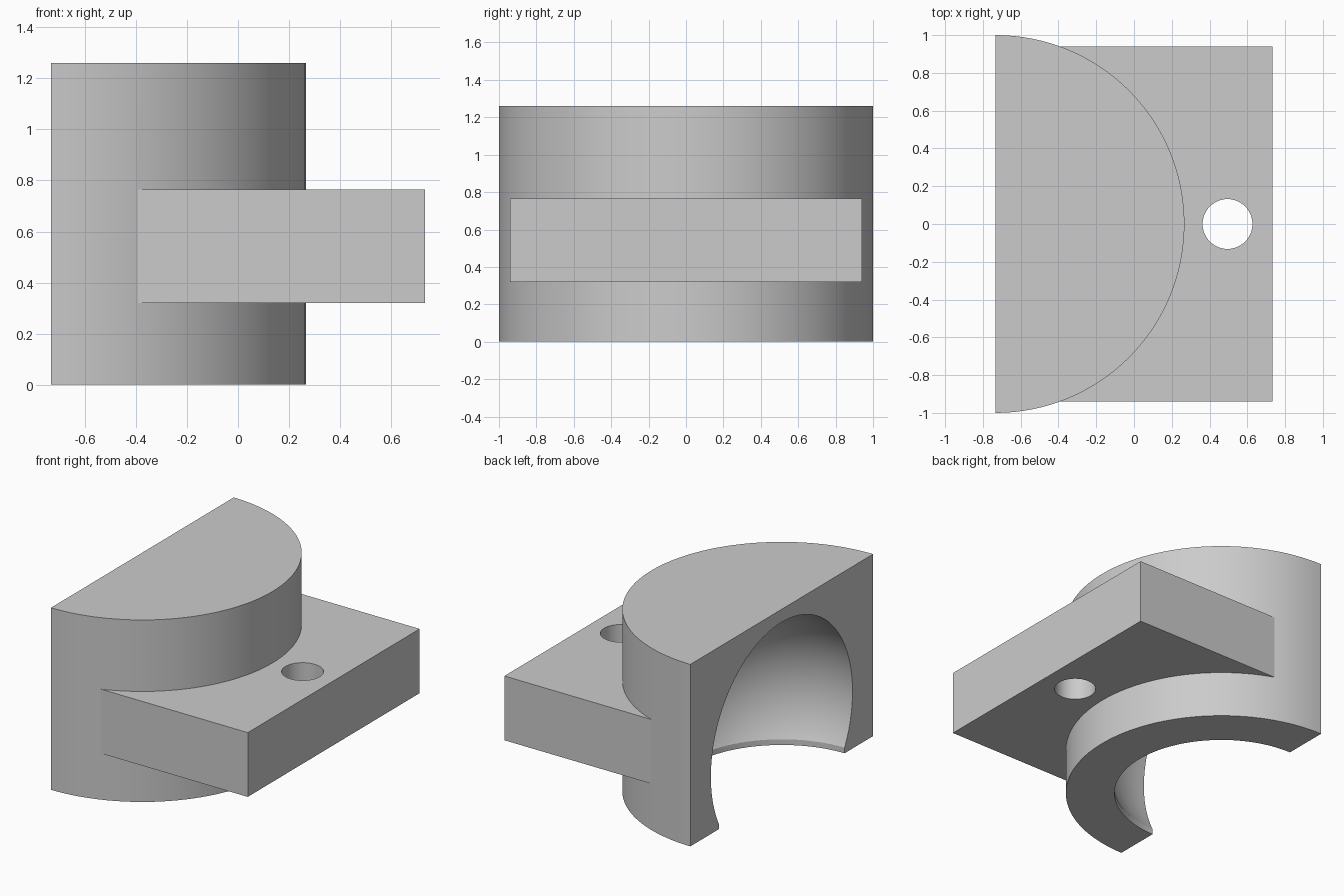
import bpy
import bmesh
from math import sin, cos, pi, radians
from mathutils import Matrix, Vector

old = bpy.data.objects.get("Cube")
if old:
    bpy.data.objects.remove(old, do_unlink=True)

BACK = -0.733    # x of the flat face
HEIGHT = 1.26

grey = bpy.data.materials.new("plain grey")
grey.use_nodes = True
grey.diffuse_color = (0.6, 0.6, 0.6, 1)
grey.node_tree.nodes["Principled BSDF"].inputs["Base Color"].default_value = grey.diffuse_color


def finish(name, bm):
    """Turn a bmesh into a linked object."""
    bmesh.ops.recalc_face_normals(bm, faces=bm.faces)
    mesh = bpy.data.meshes.new(name)
    bm.to_mesh(mesh)
    bm.free()
    mesh.materials.append(grey)
    obj = bpy.data.objects.new(name, mesh)
    bpy.context.collection.objects.link(obj)
    return obj


def prism(name, outline, z0, z1):
    """Extrude a flat outline from z0 to z1."""
    bm = bmesh.new()
    face = bm.faces.new([bm.verts.new((x, y, z0)) for x, y in outline])
    top = bmesh.ops.extrude_face_region(bm, geom=[face])["geom"]
    verts = [g for g in top if isinstance(g, bmesh.types.BMVert)]
    bmesh.ops.translate(bm, verts=verts, vec=Vector((0, 0, z1 - z0)))
    return finish(name, bm)


def arc(cx, radius, start, end, steps):
    angles = [start + (end - start) * i / steps for i in range(steps + 1)]
    return [(cx + radius * cos(a), radius * sin(a)) for a in angles]


def combine(target, tool, operation):
    """Apply a boolean and discard the tool."""
    tool.hide_render = True
    mod = target.modifiers.new(operation.lower(), "BOOLEAN")
    mod.operation = operation
    mod.solver = "EXACT"
    mod.object = tool
    bpy.context.view_layer.objects.active = target
    bpy.ops.object.modifier_apply(modifier=mod.name)
    bpy.data.objects.remove(tool, do_unlink=True)


# Half-round housing
housing = prism("half_round_housing", arc(BACK, 1, -pi / 2, pi / 2, 64), 0, HEIGHT)

# Mounting plate joined to its curved side
plate = prism("mounting_plate",
              [(-0.45, -0.94), (0.733, -0.94), (0.733, 0.94), (-0.45, 0.94)], 0.32, 0.765)
combine(housing, plate, "UNION")

# Bolt hole through the plate
hole = prism("bolt_hole", arc(0.495, 0.132, 0, 2 * pi, 48)[:-1], 0.2, 0.9)
combine(housing, hole, "DIFFERENCE")

# Spherical socket open at the flat face and the base
bm = bmesh.new()
bmesh.ops.create_uvsphere(bm, u_segments=96, v_segments=48, radius=0.775,
                          matrix=Matrix.Translation((BACK - 0.001, 0, 0.395)))
combine(housing, finish("socket", bm), "DIFFERENCE")

# Short straight lip at the mouth of the socket
lip = prism("socket_lip", arc(BACK - 0.001, 0.688, 0.01, 2 * pi + 0.01, 96)[:-1], -0.1, 0.043)
combine(housing, lip, "DIFFERENCE")

# Smooth curved walls, crisp edges
housing.name = "socket_bracket"
bpy.ops.object.select_all(action="DESELECT")
housing.select_set(True)
bpy.context.view_layer.objects.active = housing
bpy.ops.object.shade_smooth_by_angle(angle=radians(20))
